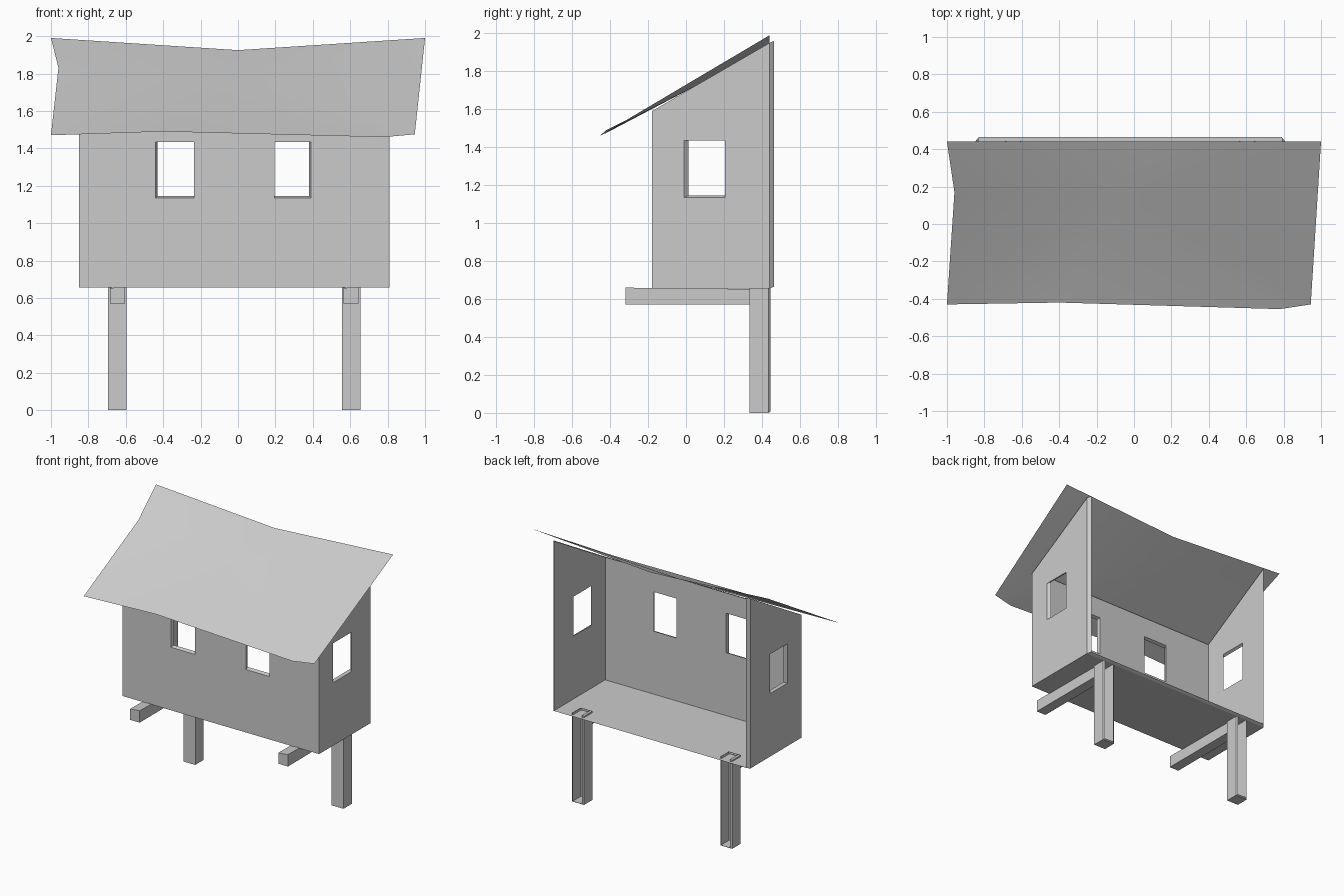
import bpy, bmesh
from mathutils import Vector

if "Cube" in bpy.data.objects:
    bpy.data.objects.remove(bpy.data.objects["Cube"])

grey = bpy.data.materials.new("plain_grey")
grey.use_nodes = True
colour = (0.6, 0.6, 0.6, 1)
grey.diffuse_color = colour
grey.node_tree.nodes["Principled BSDF"].inputs["Base Color"].default_value = colour


def finish(bm, name):
    mesh = bpy.data.meshes.new(name)
    bm.to_mesh(mesh)
    bm.free()
    mesh.materials.append(grey)
    obj = bpy.data.objects.new(name, mesh)
    bpy.context.collection.objects.link(obj)
    return obj


def panel(bm, *loops):
    """Flat panel: the first loop is the outline, the others are holes."""
    edges = []
    for loop in loops:
        verts = [bm.verts.new(p) for p in loop]
        edges += [bm.edges.new((verts[i - 1], verts[i])) for i in range(len(verts))]
    a, b, c = (Vector(p) for p in loops[0][:3])
    bmesh.ops.triangle_fill(bm, edges=edges, use_beauty=True,
                            normal=(b - a).cross(c - b).normalized())


def thicken(bm, place):
    """Copy the open shell to its inner position and join all open borders."""
    bmesh.ops.remove_doubles(bm, verts=bm.verts[:], dist=0.0005)
    borders = [e for e in bm.edges if e.is_boundary]
    faces = bm.faces[:]
    inner = {v: bm.verts.new(place(v.co)) for v in bm.verts[:]}
    for f in faces:
        bm.faces.new([inner[v] for v in reversed(f.verts)])
    for e in borders:
        a, b = e.verts
        bm.faces.new((a, b, inner[b], inner[a]))
    bmesh.ops.recalc_face_normals(bm, faces=bm.faces[:])
    bmesh.ops.dissolve_limit(bm, angle_limit=0.001, verts=bm.verts[:], edges=bm.edges[:])


def rect_x(x, y0, y1, z0, z1):
    return [(x, y0, z0), (x, y1, z0), (x, y1, z1), (x, y0, z1)]


def rect_y(y, x0, x1, z0, z1):
    return [(x0, y, z0), (x1, y, z0), (x1, y, z1), (x0, y, z1)]


def rect_z(z, x0, x1, y0, y1):
    return [(x0, y0, z), (x1, y0, z), (x1, y1, z), (x0, y1, z)]


# House: floor, front wall and sloped side walls, open at the back
L, R, F, B = -0.85, 0.81, -0.18, 0.44
FLOOR, EAVE, RIDGE = 0.655, 1.59, 1.95
SILL, HEAD = 1.135, 1.435
mid = (L + R) / 2
bm = bmesh.new()
panel(bm, rect_z(FLOOR, L, R, F, B))
panel(bm, rect_y(F, L, R, FLOOR, EAVE),
      rect_y(F, -0.44, -0.235, SILL, HEAD), rect_y(F, 0.195, 0.39, SILL, HEAD))
for x in (L, R):
    side = [(x, F, FLOOR), (x, B, FLOOR), (x, B, RIDGE), (x, F, EAVE)]
    panel(bm, side, rect_x(x, -0.01, 0.205, SILL, HEAD))
thicken(bm, lambda c: (mid + (c.x - mid) * 0.976, c.y + 0.024, c.z + 0.01))
finish(bm, "house_walls")

# Roof: one sagging sheet with an uneven outline
outline = [(-1, 0.44, 1.99), (-0.96, 0.17, 1.83), (-1, -0.43, 1.47), (-0.4, -0.42, 1.49),
           (0.78, -0.455, 1.46), (0.945, -0.43, 1.475), (1, 0.44, 1.99), (0, 0.44, 1.925)]
bm = bmesh.new()
rim = [bm.verts.new(p) for p in outline]
centre = bm.verts.new((-0.1, 0.17, 1.785))
for i in range(len(rim)):
    bm.faces.new((rim[i - 1], rim[i], centre))
roof = finish(bm, "roof_sheet")
roof.data.shade_smooth()

# Posts: channels open to the back; beams: hollow arms reaching forward
for name, cx in (("right", -0.645), ("left", 0.605)):
    x0, x1, y0, y1, top = cx - 0.05, cx + 0.05, 0.335, 0.435, 0.675
    bx0, bx1, bz0, bz1 = cx - 0.04, cx + 0.04, 0.57, 0.66
    bm = bmesh.new()
    panel(bm, rect_z(0, x0, x1, y0, y1))
    panel(bm, rect_y(y0, x0, x1, 0, top), rect_y(y0, bx0, bx1, bz0, bz1))
    for x in (x0, x1):
        panel(bm, rect_x(x, y0, y1, 0, top))
    thicken(bm, lambda c: (cx + (c.x - cx) * 0.78, c.y + 0.01, c.z + 0.008))
    finish(bm, name + "_post")

    bm = bmesh.new()
    tip = -0.32
    panel(bm, rect_y(tip, bx0, bx1, bz0, bz1))
    for x in (bx0, bx1):
        panel(bm, rect_x(x, tip, y0, bz0, bz1))
    for z in (bz0, bz1 - 0.007):
        panel(bm, rect_z(z, bx0, bx1, tip, y0))
    bmesh.ops.remove_doubles(bm, verts=bm.verts[:], dist=0.01)
    bmesh.ops.recalc_face_normals(bm, faces=bm.faces[:])
    finish(bm, name + "_beam")
